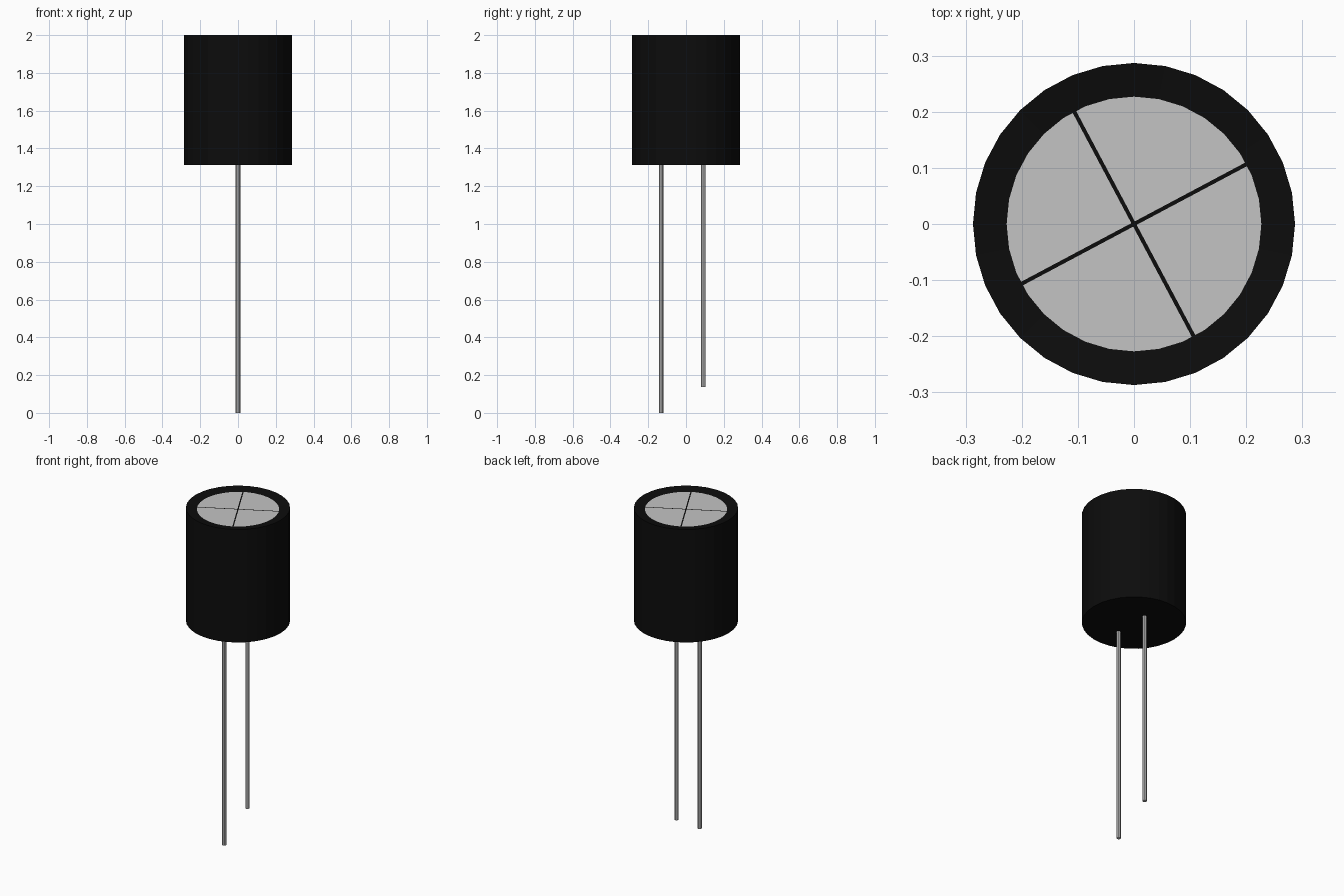
import bpy, bmesh, math
from mathutils import Vector

if "Cube" in bpy.data.objects:
    bpy.data.objects.remove(bpy.data.objects["Cube"])

SIDES = 32
BODY_R, DISC_R = 0.287, 0.227
BODY_BOTTOM, TOP, DISC_Z = 1.313, 2.0, 1.99


def material(name, v):
    m = bpy.data.materials.new(name)
    m.diffuse_color = (v, v, v, 1)
    m.use_nodes = True
    m.node_tree.nodes["Principled BSDF"].inputs["Base Color"].default_value = m.diffuse_color
    return m


black = material("black sleeve", 0.0037)
silver = material("silver metal", 0.55)


def add_object(name, bm, *mats):
    me = bpy.data.meshes.new(name)
    bm.to_mesh(me)
    bm.free()
    for m in mats:
        me.materials.append(m)
    ob = bpy.data.objects.new(name, me)
    bpy.context.collection.objects.link(ob)
    return ob


def ring(bm, r, z, n=SIDES):
    return [bm.verts.new((r * math.cos(math.tau * i / n), r * math.sin(math.tau * i / n), z))
            for i in range(n)]


# Sleeve: closed bottom, straight wall, rim dipping slightly towards the metal top
bm = bmesh.new()
rings = [ring(bm, r, z) for r, z in ((BODY_R, BODY_BOTTOM), (BODY_R, TOP), (DISC_R, DISC_Z))]
bm.faces.new(rings[0][::-1])
for a, b in zip(rings, rings[1:]):
    for i in range(SIDES):
        j = (i + 1) % SIDES
        bm.faces.new((a[i], a[j], b[j], b[i]))
add_object("sleeve", bm, black)

# Metal top, cut into quadrants by a turned cross of black score lines
bm = bmesh.new()
bm.faces.new(ring(bm, DISC_R, DISC_Z))
half = 0.0035
turn = math.radians(28)
normals = [Vector((math.cos(turn + k * math.pi / 2), math.sin(turn + k * math.pi / 2), 0))
           for k in range(2)]
for n in normals:
    for s in (-half, half):
        bmesh.ops.bisect_plane(bm, geom=bm.verts[:] + bm.edges[:] + bm.faces[:],
                               plane_co=n * s, plane_no=n)
for f in bm.faces:
    c = f.calc_center_median()
    f.material_index = int(any(abs(c.dot(n)) < half for n in normals))
add_object("scored_top", bm, silver, black)

# Wire leads, one shorter than the other
for name, y, z0 in (("long_lead", -0.132, 0.0), ("short_lead", 0.091, 0.138)):
    bm = bmesh.new()
    length = BODY_BOTTOM + 0.01 - z0
    bmesh.ops.create_cone(bm, cap_ends=True, segments=8, radius1=0.012, radius2=0.012, depth=length)
    bmesh.ops.translate(bm, verts=bm.verts, vec=(0, y, z0 + length / 2))
    add_object(name, bm, silver)
